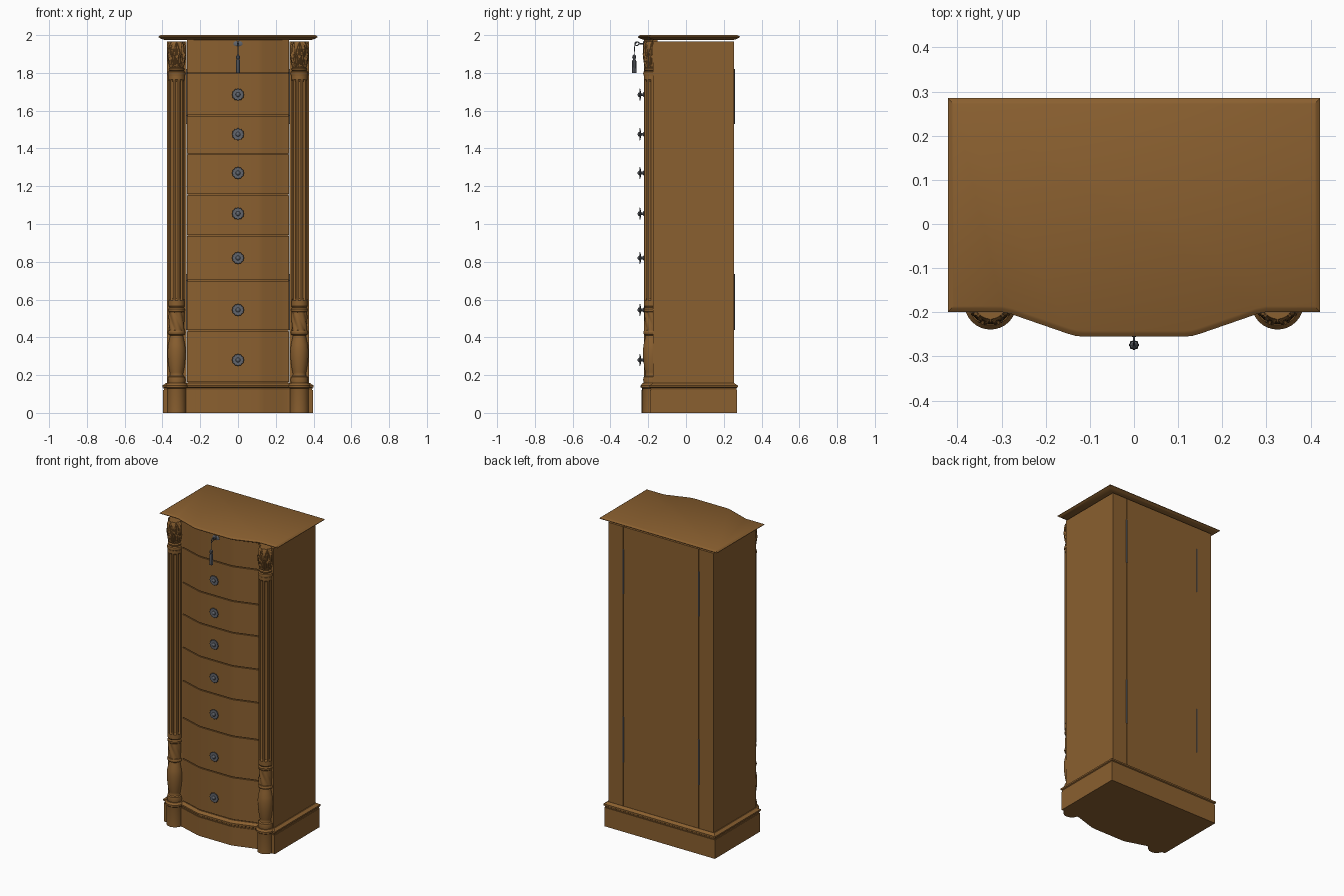
import bpy, bmesh, math
from mathutils import Vector, Matrix

if "Cube" in bpy.data.objects:
    bpy.data.objects.remove(bpy.data.objects["Cube"])

def material(name, col):
    m = bpy.data.materials.new(name)
    m.diffuse_color = (*col, 1)
    m.use_nodes = True
    m.node_tree.nodes["Principled BSDF"].inputs["Base Color"].default_value = m.diffuse_color
    return m

WOOD = material("warm_wood", (0.255, 0.116, 0.029))
METAL = material("dark_metal", (0.12, 0.13, 0.15))

def finish(name, bm, mat):
    bmesh.ops.recalc_face_normals(bm, faces=bm.faces)
    me = bpy.data.meshes.new(name)
    bm.to_mesh(me)
    bm.free()
    me.materials.append(mat)
    ob = bpy.data.objects.new(name, me)
    bpy.context.collection.objects.link(ob)
    return ob

def box(name, x0, x1, y0, y1, z0, z1, mat=WOOD):
    bm = bmesh.new()
    bmesh.ops.create_cube(bm, size=1)
    for v in bm.verts:
        v.co = Vector(((x0 + x1) / 2 + v.co.x * (x1 - x0),
                       (y0 + y1) / 2 + v.co.y * (y1 - y0),
                       (z0 + z1) / 2 + v.co.z * (z1 - z0)))
    return finish(name, bm, mat)

def skin(bm, rings, closed=True):
    rings = [[bm.verts.new(p) for p in r] for r in rings]
    n = len(rings[0])
    for a, b in zip(rings, rings[1:]):
        for i in range(n if closed else n - 1):
            j = (i + 1) % n
            bm.faces.new((a[i], a[j], b[j], b[i]))
    bm.faces.new(rings[0])
    bm.faces.new(rings[-1])

def bow_outline(half, back, edge, mid, side=None):
    """Counter-clockwise plan with a bowed front; side = outer x beyond the bow."""
    shape = [(1, 0), (0.93, 0.08), (0.83, 0.27), (0.5, 0.88), (0.44, 0.97), (0.38, 1)]
    right = [(half * t, edge + (mid - edge) * k) for t, k in shape]
    if side:
        right.insert(0, (side, edge))
    left = [(-x, y) for x, y in right]
    w = side or half
    return left + right[::-1] + [(w, back), (-w, back)]

def inset(pts, d):
    out = []
    for i, p in enumerate(pts):
        p, a, b = Vector(p), Vector(pts[i - 1]), Vector(pts[(i + 1) % len(pts)])
        e1, e2 = (p - a).normalized(), (b - p).normalized()
        n1, n2 = Vector((-e1.y, e1.x)), Vector((-e2.y, e2.x))
        out.append(p + (n1 + n2) / (1 + n1.dot(n2)) * d)
    return out

def loft(name, outline, profile, mat=WOOD):
    """Stack the plan outline at each (z, inset) of the profile."""
    bm = bmesh.new()
    skin(bm, [[(p[0], p[1], z) for p in inset(outline, d)] for z, d in profile])
    return finish(name, bm, mat)

def lathe(name, mat, centre, heights, rad, segs=32, front_axis=False):
    """Turned part; rad(h, angle) gives the radius."""
    bm = bmesh.new()
    rings = []
    for h in heights:
        ring = []
        for i in range(segs):
            a = 2 * math.pi * i / segs
            r = rad(h, a)
            ring.append(Vector((r * math.cos(a), r * math.sin(a), h)))
        rings.append(ring)
    skin(bm, rings)
    rot = Matrix.Rotation(math.pi / 2, 4, 'X') if front_axis else Matrix()
    bm.transform(Matrix.Translation(centre) @ rot)
    return finish(name, bm, mat)

def lerp(table):
    def f(h):
        for (h0, r0), (h1, r1) in zip(table, table[1:]):
            if h <= h1:
                return r0 + (r1 - r0) * (h - h0) / (h1 - h0)
        return table[-1][1]
    return f

def turned(name, mat, centre, table, segs=32, front_axis=False, lobes=0, depth=0.0):
    f = lerp(table)
    return lathe(name, mat, centre, [h for h, r in table],
                 lambda h, a: f(h) * (1 + depth * math.cos(lobes * a)), segs, front_axis)

def span(a, b, n):
    return [a + (b - a) * i / n for i in range(n + 1)]

# top slab with moulded edge
loft("top_slab", bow_outline(0.30, 0.285, -0.199, -0.255, 0.421),
     [(1.975, 0.032), (1.979, 0.018), (1.985, 0.006), (1.989, 0), (1.992, 0), (1.997, 0.007), (2.0, 0.013)])

# plinth and its moulding
base = bow_outline(0.275, 0.27, -0.19, -0.236, 0.396)
loft("plinth", base, [(0, 0), (0.122, 0)])
loft("plinth_moulding", base,
     [(0.122, 0.004), (0.132, 0.002), (0.136, -0.004), (0.146, -0.004), (0.15, 0.004), (0.158, 0.014)])

# carcass and the two hinged side wings
box("carcass", -0.2685, 0.2685, -0.168, 0.255, 0.15, 1.965)
for s, side in ((-1, "left"), (1, "right")):
    x0, x1 = sorted((s * 0.2715, s * 0.376))
    box(side + "_wing", x0, x1, -0.176, 0.255, 0.157, 1.965)
    for i, (z0, z1) in enumerate(((0.44, 0.735), (1.53, 1.82))):
        turned(f"{side}_hinge_{i}", METAL, (s * 0.27, 0.255, 0), [(z0, 0.004), (z1, 0.004)], 8)

# bowed drawer fronts with narrow gaps, over a recessed core
front = bow_outline(0.27, -0.15, -0.178, -0.223)
loft("drawer_core", front, [(0.157, 0.008), (1.96, 0.008)])
splits = [0.16, 0.435, 0.70, 0.94, 1.155, 1.37, 1.575, 1.80]
for i, (z0, z1) in enumerate(zip(splits, splits[1:])):
    loft(f"drawer_front_{i}", front, [(z0 + 0.003, 0), (z1 - 0.003, 0)])
loft("lid_front", front, [(1.803, 0), (1.976, 0)])

# knobs: stem, scalloped dish and raised button
for i, z in enumerate((0.28, 0.545, 0.82, 1.055, 1.27, 1.475, 1.685)):
    turned(f"knob_stem_{i}", METAL, (0, -0.22, z),
           [(0, 0.013), (0.005, 0.013), (0.008, 0.007), (0.016, 0.007), (0.022, 0.014)], 16, True)
    turned(f"knob_dish_{i}", METAL, (0, -0.22, z),
           [(0.018, 0.01), (0.021, 0.027), (0.024, 0.031), (0.027, 0.029), (0.025, 0.02), (0.027, 0.015)],
           48, True, 12, 0.06)
    turned(f"knob_button_{i}", METAL, (0, -0.22, z),
           [(0.022, 0.013), (0.03, 0.012), (0.034, 0.008), (0.036, 0.003)], 16, True)

# carved columns
def flutes(h, a):
    if h < 0.6 or h > 1.76:
        return 0.043
    return 0.043 - 0.008 * math.sqrt(max(0, math.cos(10 * (a + math.pi / 2)) * 0.8 + 0.2))

def twist(h, a):
    return 0.039 + 0.006 * abs(math.sin(3 * a + 34 * h)) - 0.003

bell = lerp([(1.825, 0.032), (1.85, 0.037), (1.90, 0.042), (1.945, 0.041), (1.966, 0.035)])

def leaves(h, a):
    bump = 0.0
    for count, turn, z0, z1, lift in ((8, 0, 1.828, 1.965, 0.006), (8, 0.5, 1.826, 1.91, 0.010)):
        step = 2 * math.pi / count
        d = abs((a + math.pi / 2 + turn * step + step / 2) % step - step / 2)
        u = (h - z0) / (z1 - z0)
        if 0 <= u <= 1:
            w = step * 0.52 * math.sin(math.pi * (0.12 + 0.88 * u)) ** 0.6
            if d < w:
                rib = 0.55 + 0.45 * math.cos(d / w * math.pi * 3)
                bump = max(bump, lift * (0.45 + 0.55 * u) * (0.45 + 0.55 * rib))
    return bell(h) + bump

for s, side in ((-1, "left"), (1, "right")):
    c = (s * 0.325, -0.18, 0)
    turned(side + "_column_pad", WOOD, c,
           [(0, 0.05), (0.122, 0.05), (0.13, 0.052), (0.135, 0.059), (0.146, 0.059), (0.158, 0.05)])
    turned(side + "_column_vase", WOOD, c,
           [(0.155, 0.044), (0.175, 0.047), (0.19, 0.044), (0.195, 0.037), (0.205, 0.034), (0.215, 0.036),
            (0.24, 0.041), (0.29, 0.047), (0.33, 0.048), (0.36, 0.045), (0.39, 0.038), (0.41, 0.034),
            (0.415, 0.043), (0.425, 0.046), (0.435, 0.043), (0.438, 0.037)])
    lathe(side + "_column_twist", WOOD, c, span(0.436, 0.535, 14), twist, 48)
    turned(side + "_column_collar", WOOD, c,
           [(0.532, 0.037), (0.538, 0.043), (0.55, 0.044), (0.558, 0.038), (0.565, 0.043), (0.58, 0.043)])
    lathe(side + "_column_shaft", WOOD, c, [0.578, 0.595, 0.605, 1.755, 1.765, 1.785], flutes, 100)
    turned(side + "_column_neck", WOOD, c,
           [(1.783, 0.038), (1.787, 0.045), (1.797, 0.047), (1.806, 0.045), (1.81, 0.037),
            (1.815, 0.041), (1.822, 0.041), (1.828, 0.034)])
    lathe(side + "_column_capital", WOOD, c, span(1.825, 1.966, 28), leaves, 96)

# keyhole plate, key and hanging tassel
turned("keyhole_plate", METAL, (0, -0.218, 1.955), [(0, 0.018), (0.007, 0.018), (0.009, 0.014)], 24, True, 2, 0.35)
turned("key_shaft", METAL, (0, -0.22, 1.955),
       [(0, 0.004), (0.022, 0.004), (0.024, 0.006), (0.028, 0.006), (0.03, 0.003)], 12, True)
bpy.ops.mesh.primitive_torus_add(major_segments=24, minor_segments=8, major_radius=0.01, minor_radius=0.0025,
                                 location=(0, -0.26, 1.955), rotation=(0, math.pi / 2, 0))
key_bow = bpy.context.object
key_bow.name = "key_bow"
key_bow.data.materials.append(METAL)

cord = bpy.data.curves.new("tassel_cord", 'CURVE')
cord.dimensions = '3D'
cord.bevel_depth = 0.0025
cord.bevel_resolution = 1
path = cord.splines.new('POLY')
pts = [(0, -0.258, 1.965), (0, -0.268, 1.955), (0, -0.273, 1.935), (0, -0.274, 1.89)]
path.points.add(len(pts) - 1)
for p, co in zip(path.points, pts):
    p.co = (*co, 1)
cord.materials.append(METAL)
bpy.context.collection.objects.link(bpy.data.objects.new("tassel_cord", cord))
turned("tassel", METAL, (0, -0.274, 0),
       [(1.80, 0.011), (1.865, 0.010), (1.87, 0.007), (1.874, 0.007), (1.88, 0.010), (1.89, 0.009), (1.897, 0.003)],
       32, False, 8, 0.06)

# smooth turned surfaces, keep hard edges
for ob in bpy.context.collection.objects:
    ob.select_set(ob.type == 'MESH')
bpy.context.view_layer.objects.active = key_bow
bpy.ops.object.shade_smooth_by_angle(angle=math.radians(32))
